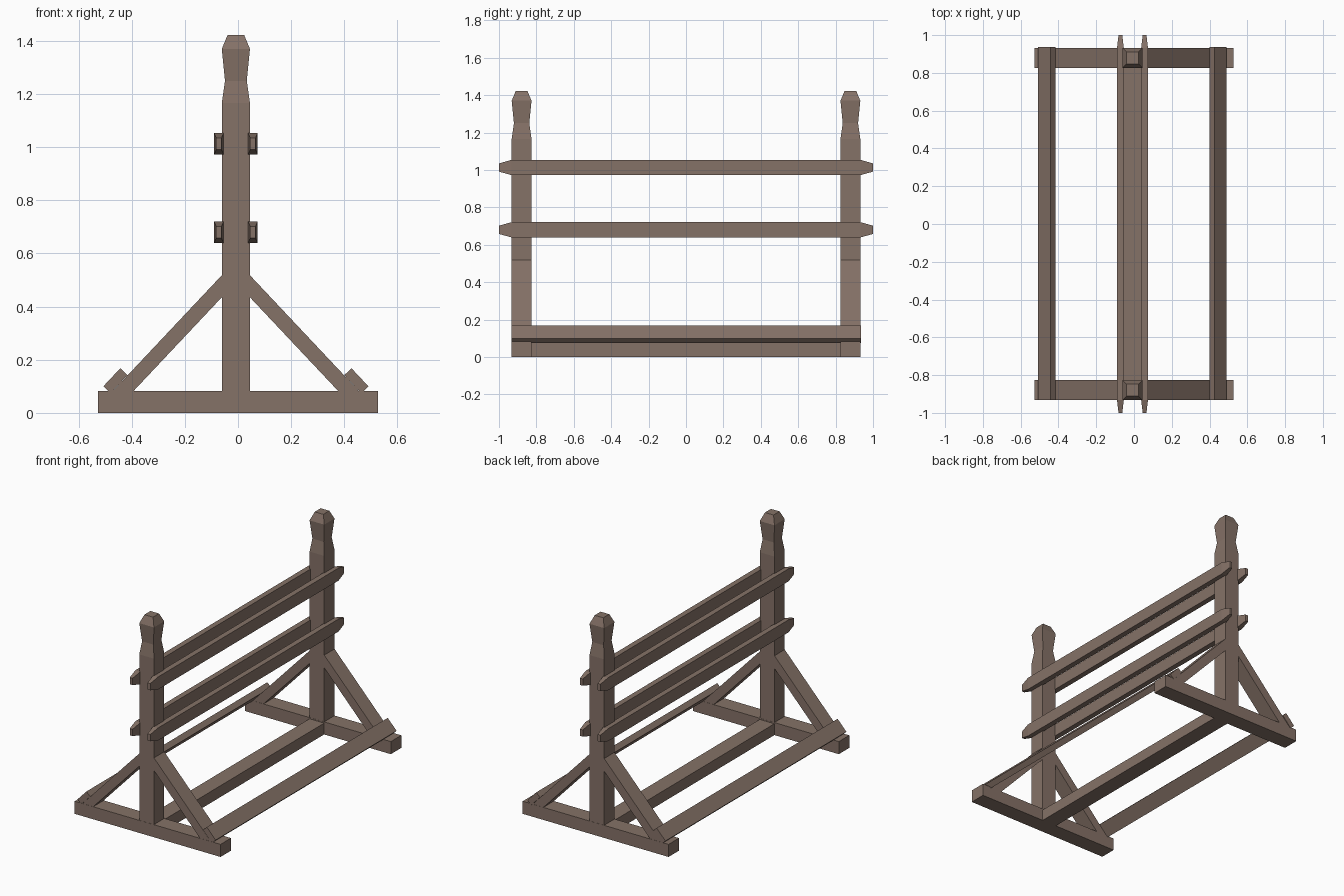
import bpy, bmesh
from mathutils import Vector

if "Cube" in bpy.data.objects:
    bpy.data.objects.remove(bpy.data.objects["Cube"])

CX = -0.008      # symmetry plane of the rack
FY = 0.879       # y distance of each end frame
H = 0.054        # half thickness of the timbers

wood = bpy.data.materials.new("brown_wood")
wood.diffuse_color = (0.235, 0.168, 0.136, 1)
wood.use_nodes = True
wood.node_tree.nodes["Principled BSDF"].inputs["Base Color"].default_value = wood.diffuse_color


def loft(name, rings):
    """Skin a list of equal-length point rings and cap both ends."""
    bm = bmesh.new()
    loops = [[bm.verts.new(Vector(p)) for p in ring] for ring in rings]
    n = len(loops[0])
    for a, b in zip(loops, loops[1:]):
        for i in range(n):
            j = (i + 1) % n
            bm.faces.new((a[i], a[j], b[j], b[i]))
    bm.faces.new(loops[0])
    bm.faces.new(loops[-1])
    bmesh.ops.recalc_face_normals(bm, faces=bm.faces)
    mesh = bpy.data.meshes.new(name)
    bm.to_mesh(mesh)
    bm.free()
    mesh.materials.append(wood)
    obj = bpy.data.objects.new(name, mesh)
    bpy.context.collection.objects.link(obj)
    return obj


def extrude_y(name, profile, y0, y1):
    """Extrude an x-z profile along y."""
    return loft(name, [[(x, y, z) for x, z in profile] for y in (y0, y1)])


def rect(x, z, hx, hz):
    return [(x - hx, z - hz), (x + hx, z - hz), (x + hx, z + hz), (x - hx, z + hz)]


for end, s in (("front", -1), ("back", 1)):
    y = s * FY
    # Foot beam
    extrude_y(f"{end}_foot", rect(0, 0.041, 0.527, 0.041), y - H, y + H)
    # Post with a necked, chamfered finial
    rings = [(0.08, 0.053), (1.166, 0.053), (1.25, 0.041), (1.37, 0.053), (1.423, 0.031)]
    loft(f"{end}_post", [[(CX - r, y - r, z), (CX + r, y - r, z),
                          (CX + r, y + r, z), (CX - r, y + r, z)] for z, r in rings])
    # Diagonal braces
    for side, m in (("left", -1), ("right", 1)):
        prof = [(0.053, 0.518), (0.053, 0.435), (0.425, 0.04), (0.503, 0.04)]
        extrude_y(f"{end}_{side}_brace", [(CX + m * x, z) for x, z in prof],
                  y - 0.053, y + 0.053)

# Central ground beam between the posts
extrude_y("ground_beam", rect(CX, 0.037, 0.053, 0.037), -FY + H, FY - H)

for side, m in (("left", -1), ("right", 1)):
    # Tilted board lying on the braces
    prof = [(0.435, 0.168), (0.499, 0.100), (0.472, 0.074), (0.408, 0.142)]
    extrude_y(f"{side}_lower_board", [(CX + m * x, z) for x, z in prof], -0.932, 0.936)
    # Weapon rails with tapered ends
    for level, z in (("lower", 0.68), ("upper", 1.013)):
        x = CX + m * 0.064
        sections = [(-1.0, 0.010, 0.022), (-0.932, 0.018, 0.041),
                    (0.932, 0.018, 0.041), (1.0, 0.010, 0.022)]
        loft(f"{side}_{level}_rail",
             [[(px, y, pz) for px, pz in rect(x, z, hx, hz)] for y, hx, hz in sections])
